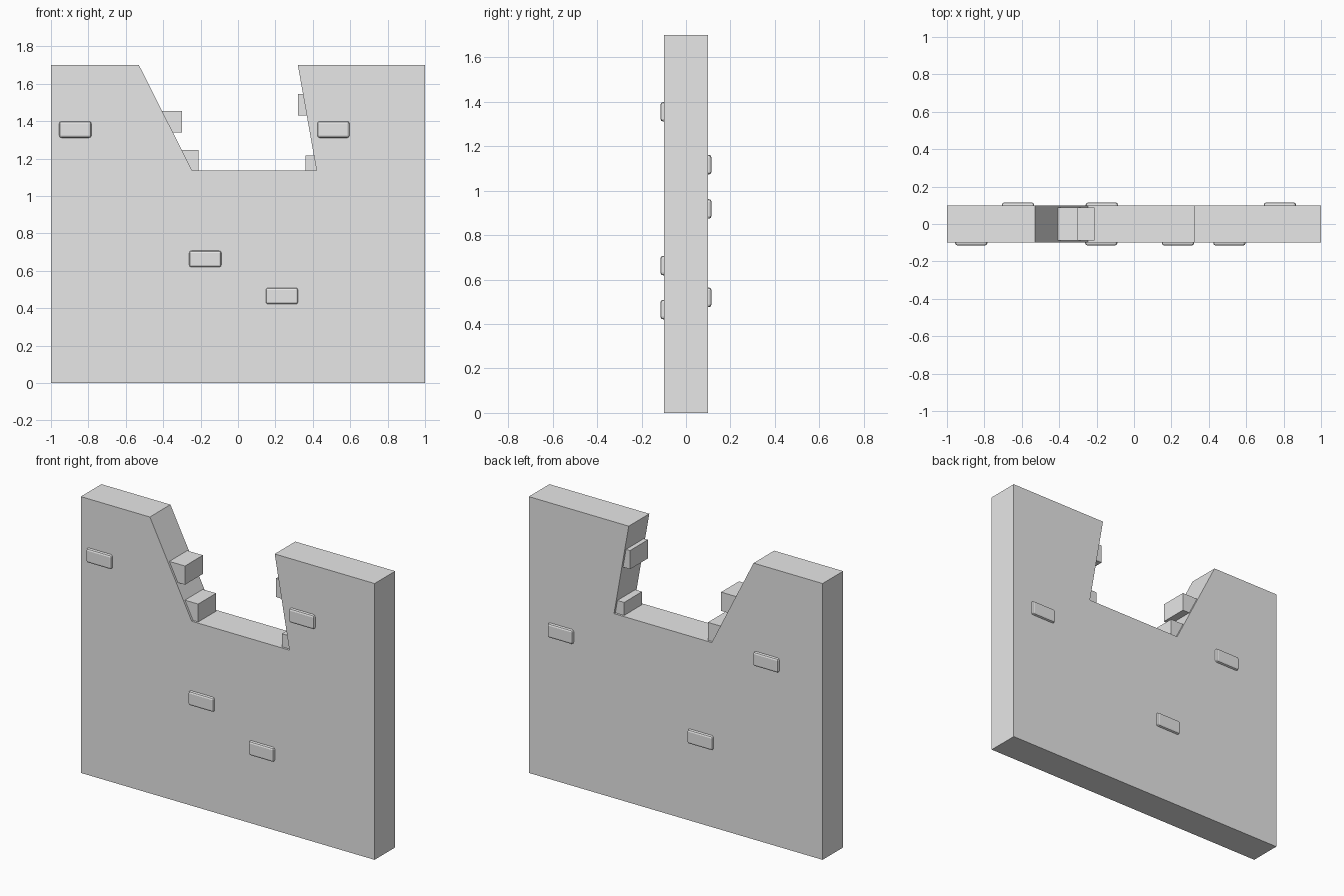
import bpy
import bmesh

cube = bpy.data.objects.get("Cube")
if cube:
    bpy.data.objects.remove(cube, do_unlink=True)

# One plain stone colour
stone = bpy.data.materials.new("stone grey")
stone.use_nodes = True
grey = (0.8, 0.8, 0.8, 1)
stone.diffuse_color = grey
stone.node_tree.nodes["Principled BSDF"].inputs["Base Color"].default_value = grey

WALL_Y = 0.1      # half thickness of the wall
BRICK_Y = 0.115   # how far the face bricks reach


def prism(name, outline, y0, y1):
    """Extrude an x-z outline from y0 to y1."""
    bm = bmesh.new()
    face = bm.faces.new([bm.verts.new((x, y0, z)) for x, z in outline])
    ext = bmesh.ops.extrude_face_region(bm, geom=[face])
    moved = [v for v in ext["geom"] if isinstance(v, bmesh.types.BMVert)]
    bmesh.ops.translate(bm, verts=moved, vec=(0, y1 - y0, 0))
    bmesh.ops.recalc_face_normals(bm, faces=bm.faces)
    mesh = bpy.data.meshes.new(name)
    bm.to_mesh(mesh)
    bm.free()
    mesh.materials.append(stone)
    obj = bpy.data.objects.new(name, mesh)
    bpy.context.collection.objects.link(obj)
    return obj


def block(name, x0, x1, z0, z1, y0, y1):
    return prism(name, [(x0, z0), (x1, z0), (x1, z1), (x0, z1)], y0, y1)


# Wall with a broken gap in its top edge
prism("wall", [(-1, 0), (1, 0), (1, 1.7), (0.32, 1.7), (0.42, 1.135),
               (-0.245, 1.135), (-0.53, 1.7), (-1, 1.7)], -WALL_Y, WALL_Y)

# Bricks standing proud of the front and back faces: side, centre x, centre z
face_bricks = [
    ("front", -0.87, 1.355), ("front", -0.175, 0.663),
    ("front", 0.235, 0.465), ("front", 0.51, 1.355),
    ("back", 0.78, 0.918), ("back", -0.172, 0.52), ("back", -0.62, 1.117),
]
for side, x, z in face_bricks:
    s = -1 if side == "front" else 1
    brick = block(side + "_brick", x - 0.086, x + 0.086, z - 0.044, z + 0.044,
                  s * 0.07, s * BRICK_Y)
    bevel = brick.modifiers.new("worn edges", "BEVEL")
    bevel.width = 0.012
    bevel.segments = 2

# Bricks left sticking out of the sloped sides of the gap
gap_bricks = [
    ("right_upper", -0.42, -0.30, 1.34, 1.455),
    ("right_lower", -0.32, -0.21, 1.13, 1.245),
    ("left_upper", 0.32, 0.43, 1.43, 1.545),
    ("left_lower", 0.36, 0.47, 1.13, 1.215),
]
for name, x0, x1, z0, z1 in gap_bricks:
    block(name + "_gap_brick", x0, x1, z0, z1, -0.087, 0.087)
